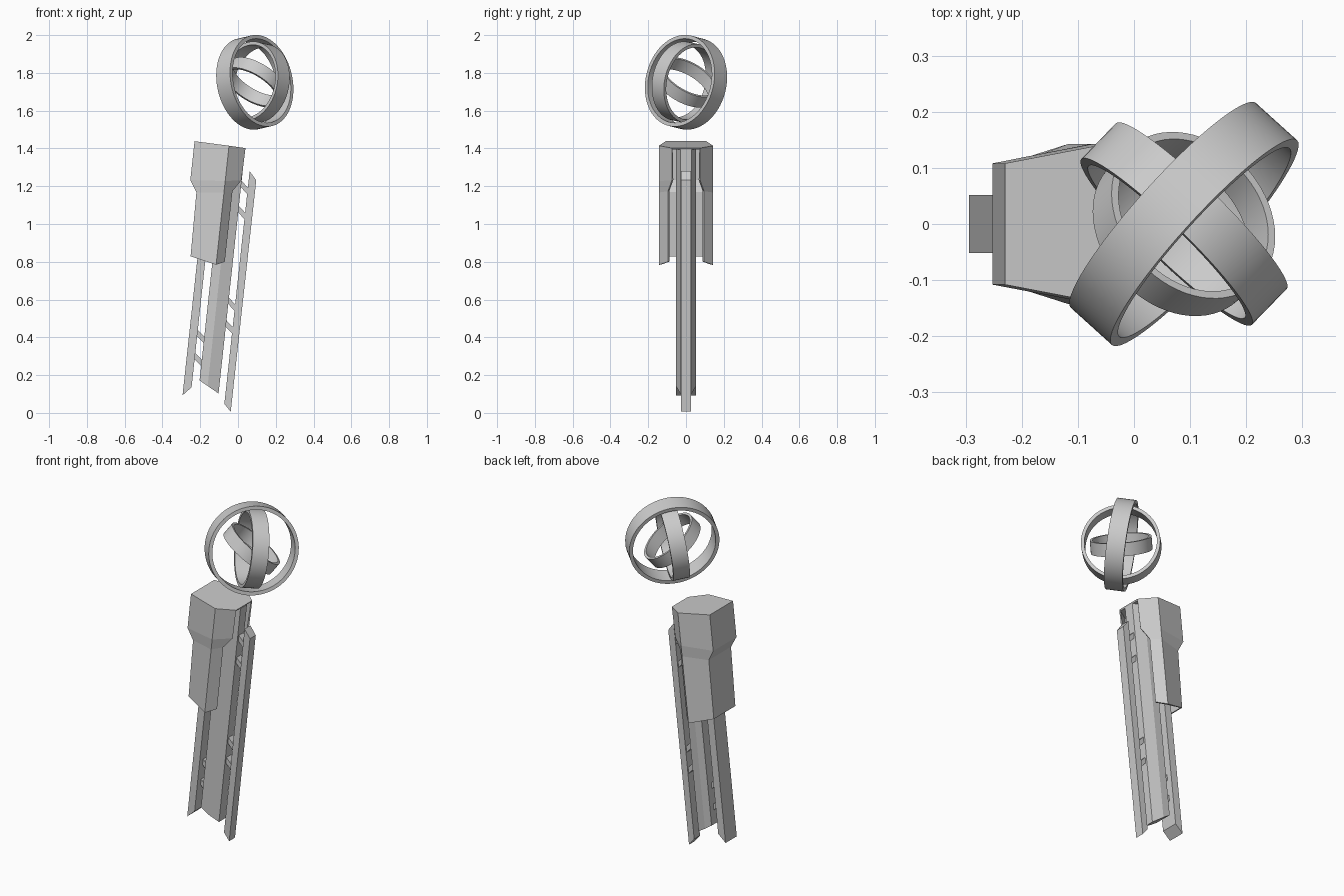
import bpy, bmesh
from math import sin, cos, tau, radians
from mathutils import Vector

if "Cube" in bpy.data.objects:
    bpy.data.objects.remove(bpy.data.objects["Cube"])

TILT = radians(6.2)


def lean(u, v, w):
    """Mast coordinates (across, depth, along) to leaning world position."""
    return (u * cos(TILT) + w * sin(TILT), v, -u * sin(TILT) + w * cos(TILT))


def finish(name, bm):
    bmesh.ops.recalc_face_normals(bm, faces=bm.faces)
    mesh = bpy.data.meshes.new(name)
    bm.to_mesh(mesh)
    bm.free()
    obj = bpy.data.objects.new(name, mesh)
    bpy.context.collection.objects.link(obj)
    return obj


def loft(name, rows, closed=True, cap_first=True, cap_last=True):
    bm = bmesh.new()
    vs = [[bm.verts.new(lean(*p)) for p in row] for row in rows]
    n = len(rows[0])
    for a, b in zip(vs, vs[1:]):
        for i in range(n if closed else n - 1):
            j = (i + 1) % n
            bm.faces.new((a[i], a[j], b[j], b[i]))
    if cap_first:
        bm.faces.new(vs[0])
    if cap_last:
        bm.faces.new(vs[-1])
    return finish(name, bm)


def bar(name, outline, half):
    """Side outline in the lean plane, given depth along y."""
    return loft(name, [[(u, v, w) for u, w in outline] for v in (-half, half)])


# Central core, chamfered toward +x, with slanted foot
half = [(-0.221, 0.053), (-0.175, 0.053), (-0.1135, 0.03)]
section = half + [(u, -v) for u, v in reversed(half)]
loft("core", [[(u, v, 0.149 - 0.54 * (u + 0.221)) for u, v in section],
              [(u, v, 1.39) for u, v in section]])

# Rails either side of the core
bar("wide_rail", [(-0.302, 0.061), (-0.259, 0.108), (-0.259, 1.15), (-0.302, 1.15)], 0.052)
bar("narrow_rail", [(-0.077, 0.040), (-0.039, 0.002), (-0.037, 1.235), (-0.077, 1.279)], 0.027)

# Slanted connectors
for i, (u0, u1, w) in enumerate(
        [(-0.117, -0.073, w) for w in (0.447, 0.568, 1.056, 1.19)]
        + [(-0.263, -0.217, w) for w in (0.259, 0.381, 0.887, 1.008)]):
    bar(f"connector_{i + 1}", [(u0, w + 0.002), (u1, w - 0.036),
                               (u1, w - 0.002), (u0, w + 0.036)], 0.02)

# Hood shell, open on the +x side and underneath
levels = [  # end, ridge, back as (u, half depth, w)
    [(-0.112, 0.075, 1.398), (-0.2, 0.143, 1.401), (-0.384, 0.108, 1.405)],
    [(-0.115, 0.075, 1.226), (-0.2, 0.143, 1.213), (-0.384, 0.108, 1.198)],
    [(-0.156, 0.095, 1.164), (-0.2, 0.143, 1.152), (-0.345, 0.103, 1.137)],
    [(-0.156, 0.095, 0.788), (-0.2, 0.143, 0.767), (-0.339, 0.100, 0.797)],
]
rows = [[(u, -v, w) for u, v, w in l] + list(reversed(l)) for l in levels]
hood = loft("hood", rows, closed=False, cap_last=False)
# outward side must face away from the core before thickening
back = min(hood.data.polygons, key=lambda p: p.center.x)
if back.normal.x > 0:
    hood.data.flip_normals()
shell = hood.modifiers.new("thickness", 'SOLIDIFY')
shell.thickness = 0.01
shell.offset = -1


# Nested floating rings
def ring(name, axis, outer, thick, half_width, segs=64):
    q = Vector(axis).to_track_quat('Z', 'Y')
    centre = Vector((0.089, 0, 1.75))
    profile = [(outer, -half_width), (outer, half_width),
               (outer - thick, half_width), (outer - thick, -half_width)]
    bm = bmesh.new()
    loops = []
    for i in range(segs):
        a = tau * i / segs
        loops.append([bm.verts.new(centre + q @ Vector((r * cos(a), r * sin(a), h)))
                      for r, h in profile])
    for i in range(segs):
        a, b = loops[i], loops[(i + 1) % segs]
        for k in range(4):
            m = (k + 1) % 4
            bm.faces.new((a[k], a[m], b[m], b[k]))
    obj = finish(name, bm)
    bpy.ops.object.select_all(action='DESELECT')
    obj.select_set(True)
    bpy.context.view_layer.objects.active = obj
    bpy.ops.object.shade_smooth_by_angle(angle=radians(35))


ring("outer_ring", (0.73, -0.66, 0.17), 0.246, 0.020, 0.050)
ring("middle_ring", (-0.69, -0.71, 0.15), 0.212, 0.018, 0.045)
ring("inner_ring", (0.47, 0.44, 0.77), 0.165, 0.014, 0.036)
